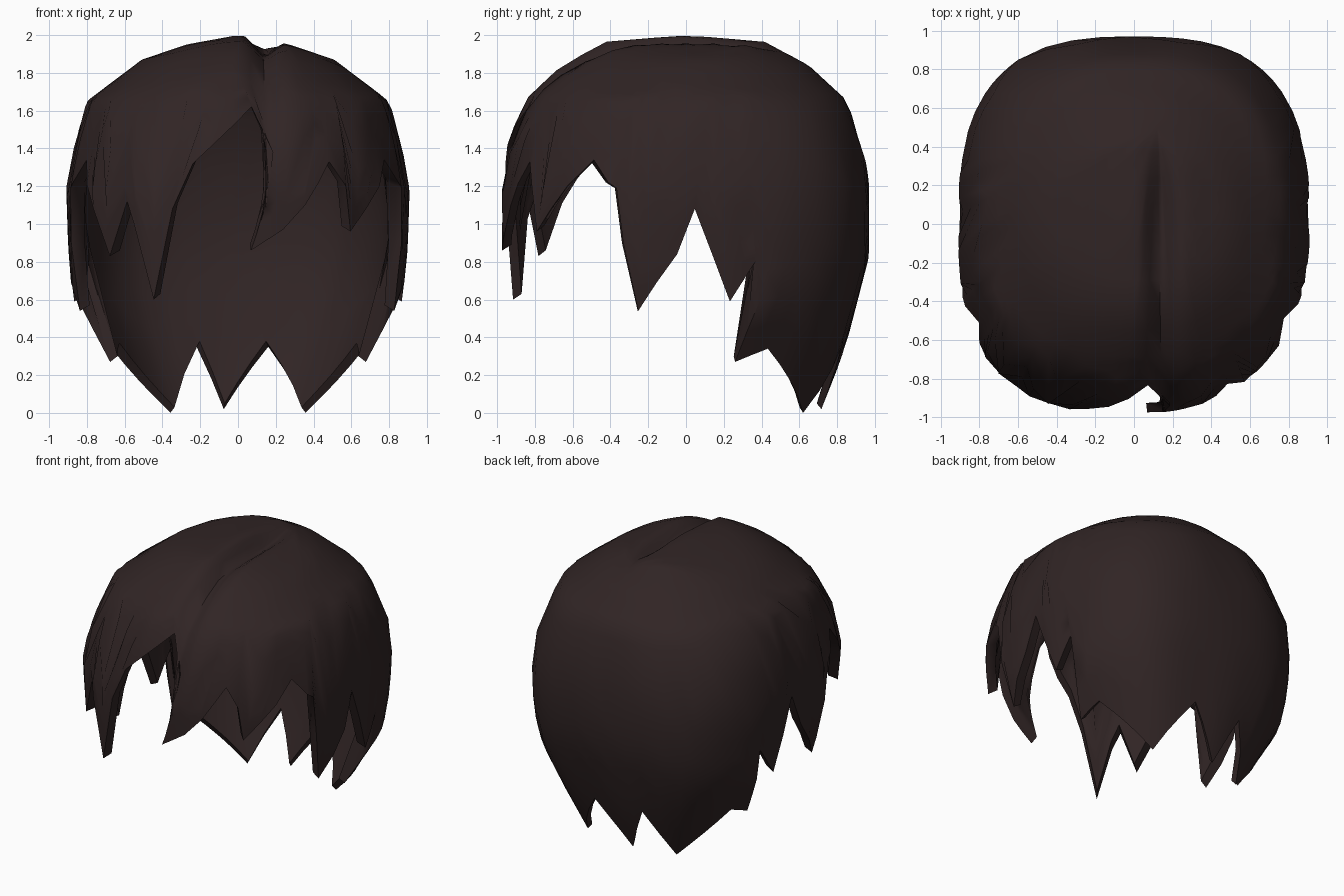
import bpy, bmesh
from math import sin, cos, radians

cube = bpy.data.objects.get("Cube")
if cube:
    bpy.data.objects.remove(cube, do_unlink=True)

EQUATOR = 1.2
POLE = (0.12, 0.5)
CAP = .8          # share of each strand that is the plain cap
CAP_ROWS, LOCK_ROWS = 9, 7

# Lock outline: (angle from the front towards +x, height of the hem)
side = [(57, 1.34), (64, 1.22), (67, 1.19), (69, .9), (73, .54), (87, .84), (93, 1.08),
        (105, .59), (114, .82), (111, .27), (123, .34), (150, 0)]
fringe_left = [(4, 1.62), (11, 1.38), (9, 1.1), (4, .86), (14, .97), (21, 1.1), (30, 1.33),
               (35, 1.2), (37, .96), (50, 1.2)]
fringe_right = [(-48, 1.08), (-41, .83), (-35, 1.12), (-32, 1.0), (-26, .6), (-20, 1.08), (-14, 1.32)]
nape = [(169, .35), (186, .02), (195, .35)]
hem = (fringe_left + side + nape + [(360 - a, z) for a, z in reversed(side)]
       + [(360 + a, z) for a, z in fringe_right])

# Dome height across and along the head, and half sizes of the lower part by height
DOME_ACROSS = [(0, 2.0), (.3, 1.95), (.56, 1.87), (.88, 1.65), (.94, 1.47), (1, EQUATOR), (3, EQUATOR)]
DOME_ALONG = [(0, 2.0), (.43, 1.965), (.67, 1.84), (.86, 1.67), (.97, 1.45), (1, EQUATOR), (3, EQUATOR)]
WIDTH = [(0, .54), (.33, .72), (.6, .88), (.9, .9), (EQUATOR, .91)]
FRONT = [(0, .8), (.6, .97), (EQUATOR, .98)]
BACK = [(0, .71), (.33, .84), (.83, .97), (EQUATOR, .97)]


def interp(table, v):
    for (a, fa), (b, fb) in zip(table, table[1:]):
        if v <= b:
            return fa + (fb - fa) * max(0, v - a) / (b - a)
    return table[-1][1]


def spread(x, y, z, roundness=0):
    """Distance from the middle as a share of the rounded outline."""
    a = interp(WIDTH, z)
    b = interp(FRONT if y < 0 else BACK, z)
    n = 2.8 if y > 0 or x < 0 else 2.3
    n += (2 - n) * roundness
    return (abs(x / a) ** n + abs(y / b) ** n) ** (1 / n)


def rim(angle, z):
    dx, dy = sin(radians(angle)), -cos(radians(angle))
    r = 1 / spread(dx, dy, z)
    return r * dx, r * dy


def path(angle, s):
    """Point along a strand: s = 0 at the crown, 1 at the widest line, then straight down."""
    if s > 1:
        z = EQUATOR - (s - 1)
        return (*rim(angle, z), z)
    rx, ry = rim(angle, EQUATOR)
    x, y = POLE[0] + (rx - POLE[0]) * s, POLE[1] + (ry - POLE[1]) * s
    # the dome is rounder near the top than at the widest line
    rho = spread(x, y, EQUATOR, 1 - min(1, spread(x, y, EQUATOR)) ** 5)
    across = x * x / (x * x + y * y + 1e-6)
    z = interp(DOME_ACROSS, rho) * across + interp(DOME_ALONG, rho) * (1 - across)
    # parting groove
    if y < POLE[1]:
        z -= .09 * max(0, 1 - abs(x - .14) / .1) * min(1, (POLE[1] - y) * 3)
    return x, y, z


def strand_length(angle, z):
    if z < EQUATOR:
        return 1 + EQUATOR - z
    low, high = CAP, 1.0
    for _ in range(25):
        mid = (low + high) / 2
        if path(angle, mid)[2] > z:
            low = mid
        else:
            high = mid
    return low


# Columns: (crown angle, hem angle, hem height, valley), with wide gaps subdivided
count = len(hem)
marks = []
for i, (angle, z) in enumerate(hem):
    near = [hem[(i + k) % count][0] + 360 * ((i + k) // count) for k in (-2, -1, 0, 1, 2)]
    valley = z > hem[i - 1][1] and z > hem[(i + 1) % count][1]
    marks.append((sum(near) / 5, angle, z, float(valley)))
first = marks[0]
marks.append((first[0] + 360, first[1] + 360, *first[2:]))
columns = []
for p, q in zip(marks, marks[1:]):
    steps = max(1, round(abs(q[1] - p[1]) / 6))
    columns += [tuple(u + (v - u) * k / steps for u, v in zip(p, q)) for k in range(steps)]


def add_shell(bm, scale, lift):
    """One skin of hair; returns its hem vertices."""
    def place(x, y, z):
        if z > EQUATOR:
            z = EQUATOR + (z - EQUATOR) * scale[2]
        return bm.verts.new((x * scale[0], y * scale[1], z))

    crown = place(*path(0, 0))
    grid = []
    for base, angle, z, valley in columns:
        length = strand_length(angle, z + lift)
        line = [place(*path(base, CAP * k / CAP_ROWS)) for k in range(1, CAP_ROWS + 1)]
        for k in range(1, LOCK_ROWS + 1):
            t = k / LOCK_ROWS
            x, y, h = path(base + (angle - base) * t ** 1.5, CAP + (length - CAP) * t)
            tuck = 1 - .02 * valley * t ** 2
            line.append(place(x * tuck, y * tuck, h))
        grid.append(line)
    for i, line in enumerate(grid):
        other = grid[(i + 1) % len(grid)]
        bm.faces.new((crown, line[0], other[0]))
        for k in range(len(line) - 1):
            bm.faces.new((line[k], line[k + 1], other[k + 1], other[k]))
    return [line[-1] for line in grid]


# Outer and inner skins joined by tapered lock ends
bm = bmesh.new()
outer = add_shell(bm, (1, 1, 1), 0)
inner = add_shell(bm, (.92, .95, .95), .03)
for i in range(len(outer)):
    j = (i + 1) % len(outer)
    bm.faces.new((outer[i], inner[i], inner[j], outer[j]))
bmesh.ops.recalc_face_normals(bm, faces=bm.faces)
mesh = bpy.data.meshes.new("hair")
bm.to_mesh(mesh)
bm.free()
hair = bpy.data.objects.new("hair", mesh)
bpy.context.collection.objects.link(hair)

# Dark brown hair colour
brown = bpy.data.materials.new("dark_brown")
brown.use_nodes = True
colour = (.03, .018, .018, 1)
brown.diffuse_color = colour
shader = brown.node_tree.nodes["Principled BSDF"]
shader.inputs["Base Color"].default_value = colour
mesh.materials.append(brown)

bpy.ops.object.select_all(action='DESELECT')
hair.select_set(True)
bpy.context.view_layer.objects.active = hair
bpy.ops.object.shade_smooth_by_angle(angle=radians(65))
